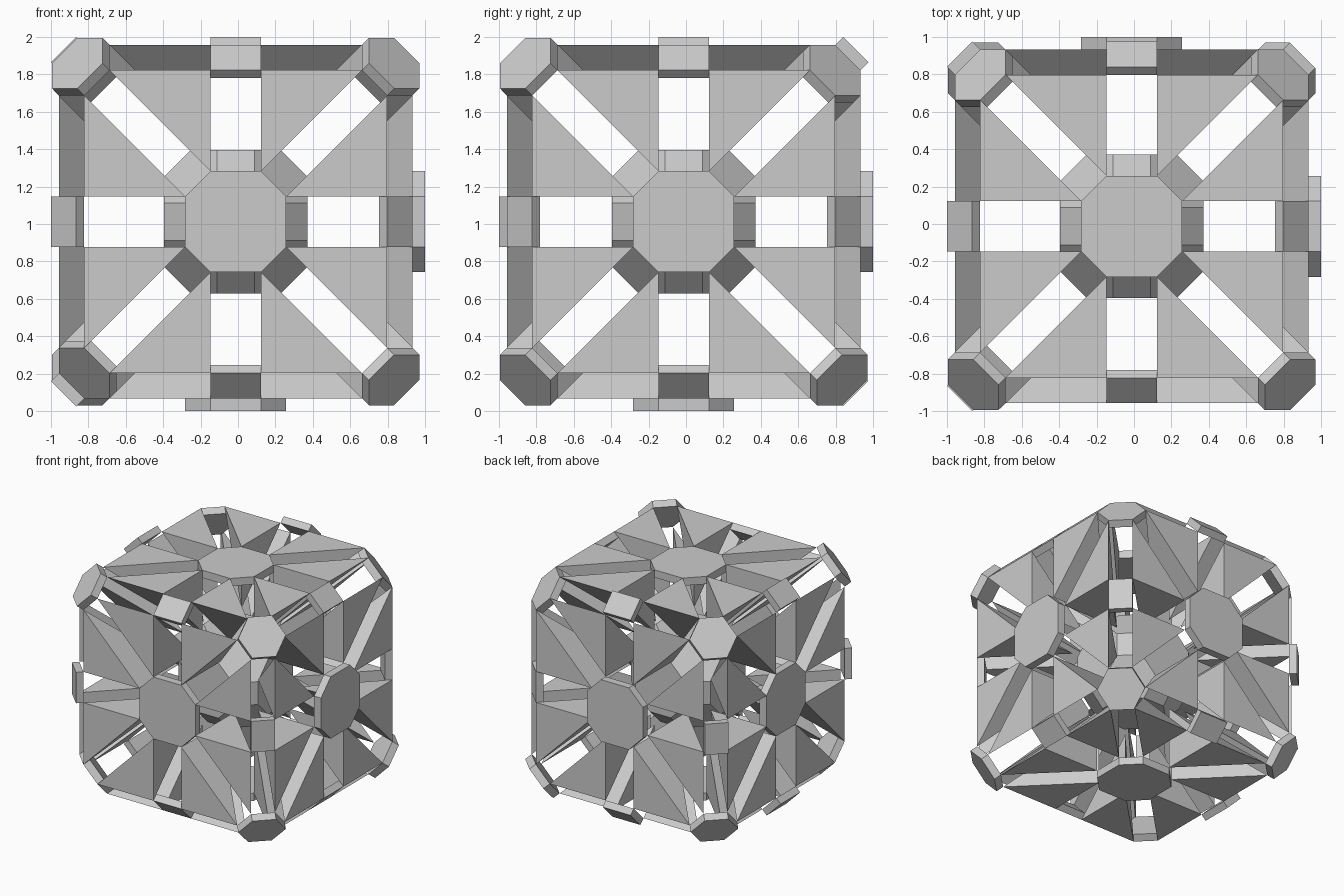
import bpy, bmesh, math
from itertools import permutations, product
from mathutils import Vector

if "Cube" in bpy.data.objects:
    bpy.data.objects.remove(bpy.data.objects["Cube"])

K, H = 0.135, 0.54              # explode step, half size of the unexploded cube
T_FACE, T_EDGE, T_CORNER = 0.067, 0.06, 0.064
CENTRE = Vector((-0.0125, -0.0125, 1.0125))
SIGNS = list(product((-1, 1), repeat=3))
PERMS = list(permutations(range(3)))


def hull(name, points):
    """Solid convex part from its corner points."""
    bm = bmesh.new()
    for p in points:
        bm.verts.new(Vector(p) + CENTRE)
    bmesh.ops.convex_hull(bm, input=bm.verts[:])
    bmesh.ops.dissolve_limit(bm, angle_limit=0.01, verts=bm.verts[:], edges=bm.edges[:])
    bmesh.ops.recalc_face_normals(bm, faces=bm.faces[:])
    mesh = bpy.data.meshes.new(name)
    bm.to_mesh(mesh)
    bm.free()
    ob = bpy.data.objects.new(name, mesh)
    bpy.context.collection.objects.link(ob)
    return ob


def orbit(point, perm, sign):
    """Mirror / swap axes of a point to one of the 48 cube symmetries."""
    return Vector([point[perm[i]] * sign[i] for i in range(3)])


def all_images(point):
    return [orbit(point, p, s) for p in PERMS for s in SIGNS]


# exploded corner wedge: inner tip, face centre, edge middle, cube corner
tip = Vector((K, 2 * K, 3 * K))
face_pt = tip + Vector((0, 0, H))
edge_pt = tip + Vector((0, H, H))
corner_pt = tip + Vector((H, H, H))
for p in PERMS:
    for s in SIGNS:
        hull("wedge", [orbit(q, p, s) for q in (tip, face_pt, edge_pt, corner_pt)])

# central core: regular 26-sided solid
a = 0.1
hull("core", all_images((a, a * (1 + math.sqrt(2)), a * (1 + 2 * math.sqrt(2)))))


def plate(name, source, axis, thick, outward):
    """Flat plate closing the gap around one axis, thickened out or in."""
    n = Vector(axis).normalized()
    pts = all_images(source)
    top = max(q.dot(n) for q in pts)
    base = [q for q in pts if q.dot(n) > top - 1e-4]
    shift = n * (thick if outward else -thick)
    hull(name, base + [q + shift for q in base])


# raised corners (x, y, z signs)
RAISED = {(1, -1, 1), (1, -1, -1), (-1, -1, 1), (1, 1, -1), (-1, 1, -1)}

for axis in product((-1, 0, 1), repeat=3):
    x, y, z = axis
    order = sum(abs(v) for v in axis)
    if order == 1:
        plate("octagon_plate", face_pt, axis, T_FACE, x > 0 or y > 0 or z < 0)
    elif order == 2:
        plate("edge_plate", edge_pt, axis, T_EDGE, x < 0 or (x == 0 and y > 0))
    elif order == 3:
        plate("corner_plate", corner_pt, axis, T_CORNER, axis in RAISED)
